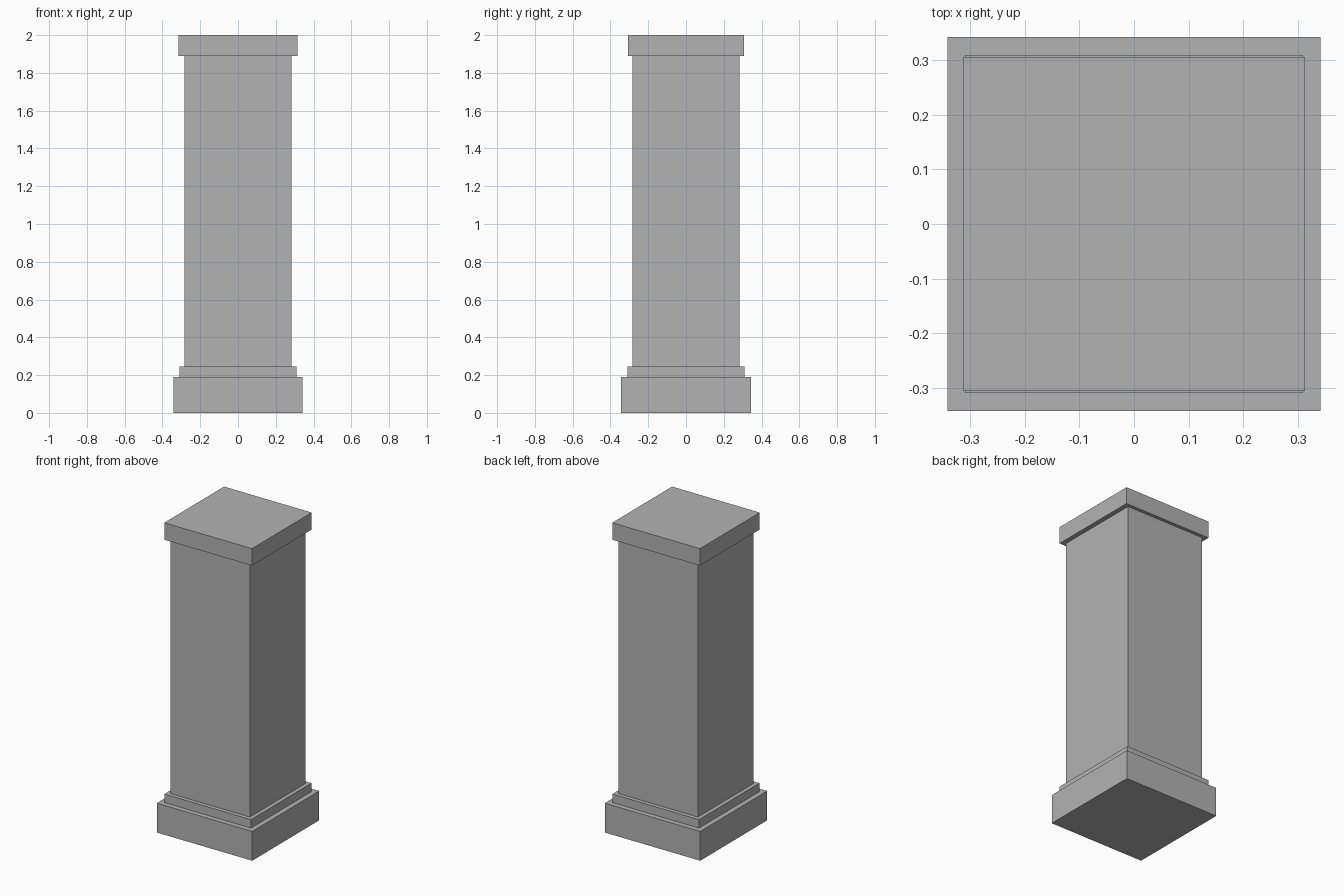
import bpy

# Remove the default cube
cube = bpy.data.objects.get("Cube")
if cube:
    bpy.data.objects.remove(cube, do_unlink=True)

# Single stone colour
STONE = (0.45, 0.45, 0.45, 1.0)
stone = bpy.data.materials.new("grey stone")
stone.use_nodes = True
stone.diffuse_color = STONE
stone.node_tree.nodes["Principled BSDF"].inputs["Base Color"].default_value = STONE


def block(name, width, depth, bottom, top):
    """Square-edged block spanning the given heights, centred on the axis."""
    bpy.ops.mesh.primitive_cube_add(size=1, location=(0, 0, (bottom + top) / 2))
    obj = bpy.context.object
    obj.name = name
    obj.scale = (width, depth, top - bottom)
    bpy.ops.object.transform_apply(location=False, rotation=False, scale=True)
    obj.data.materials.append(stone)
    return obj


# Pillar, from the ground up
block("plinth", 0.684, 0.686, 0.0, 0.19)
block("base_step", 0.62, 0.62, 0.19, 0.245)
block("shaft", 0.568, 0.568, 0.245, 1.89)
block("cap", 0.628, 0.612, 1.89, 2.0)
